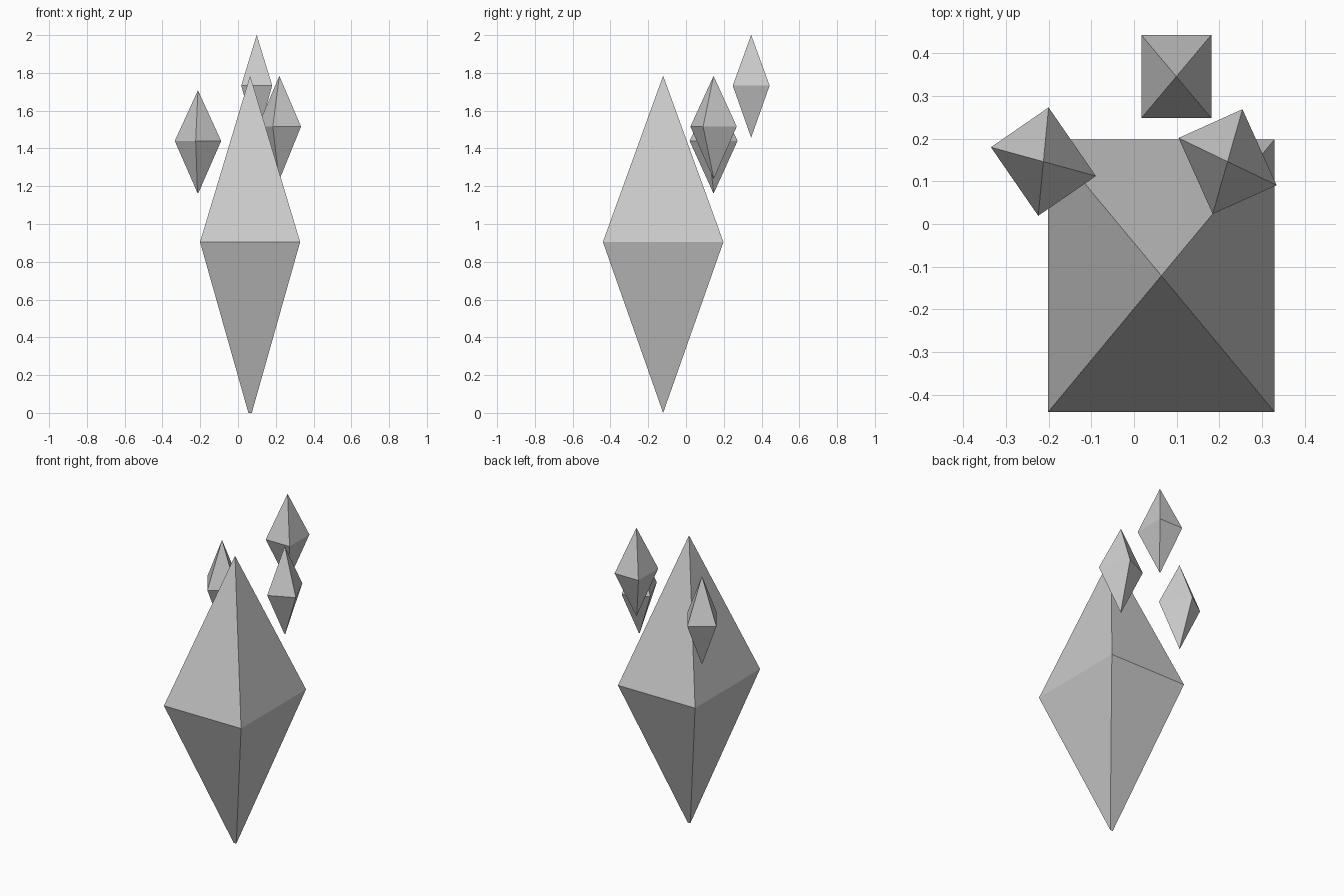
import bpy
from math import radians

if "Cube" in bpy.data.objects:
    bpy.data.objects.remove(bpy.data.objects["Cube"])


def crystal(name, center, half_x, half_y, up, down, angle=0):
    """Four-sided bipyramid whose lower tip is a very short ridge."""
    r = half_x * 0.034
    verts = [(-half_x, -half_y, 0), (half_x, -half_y, 0),
             (half_x, half_y, 0), (-half_x, half_y, 0),
             (0, 0, up), (-r, 0, -down), (r, 0, -down)]
    faces = [(0, 1, 4), (1, 2, 4), (2, 3, 4), (3, 0, 4),
             (1, 0, 5, 6), (2, 1, 6), (3, 2, 6, 5), (0, 3, 5)]
    mesh = bpy.data.meshes.new(name)
    mesh.from_pydata(verts, [], faces)
    obj = bpy.data.objects.new(name, mesh)
    obj.location = center
    obj.rotation_euler.z = radians(angle)
    bpy.context.collection.objects.link(obj)
    return obj


# Large crystal standing on its tip
crystal("main_crystal", (0.064, -0.121, 0.905), 0.265, 0.319, 0.88, 0.905)

# Three small floating shards behind it
shards = [("back_shard", (0.099, 0.345, 1.733), 0),
          ("left_shard", (-0.212, 0.146, 1.44), 34.6),
          ("right_shard", (0.219, 0.146, 1.516), 24.2)]
for name, center, angle in shards:
    crystal(name, center, 0.082, 0.0975, 0.268, 0.276, angle)
